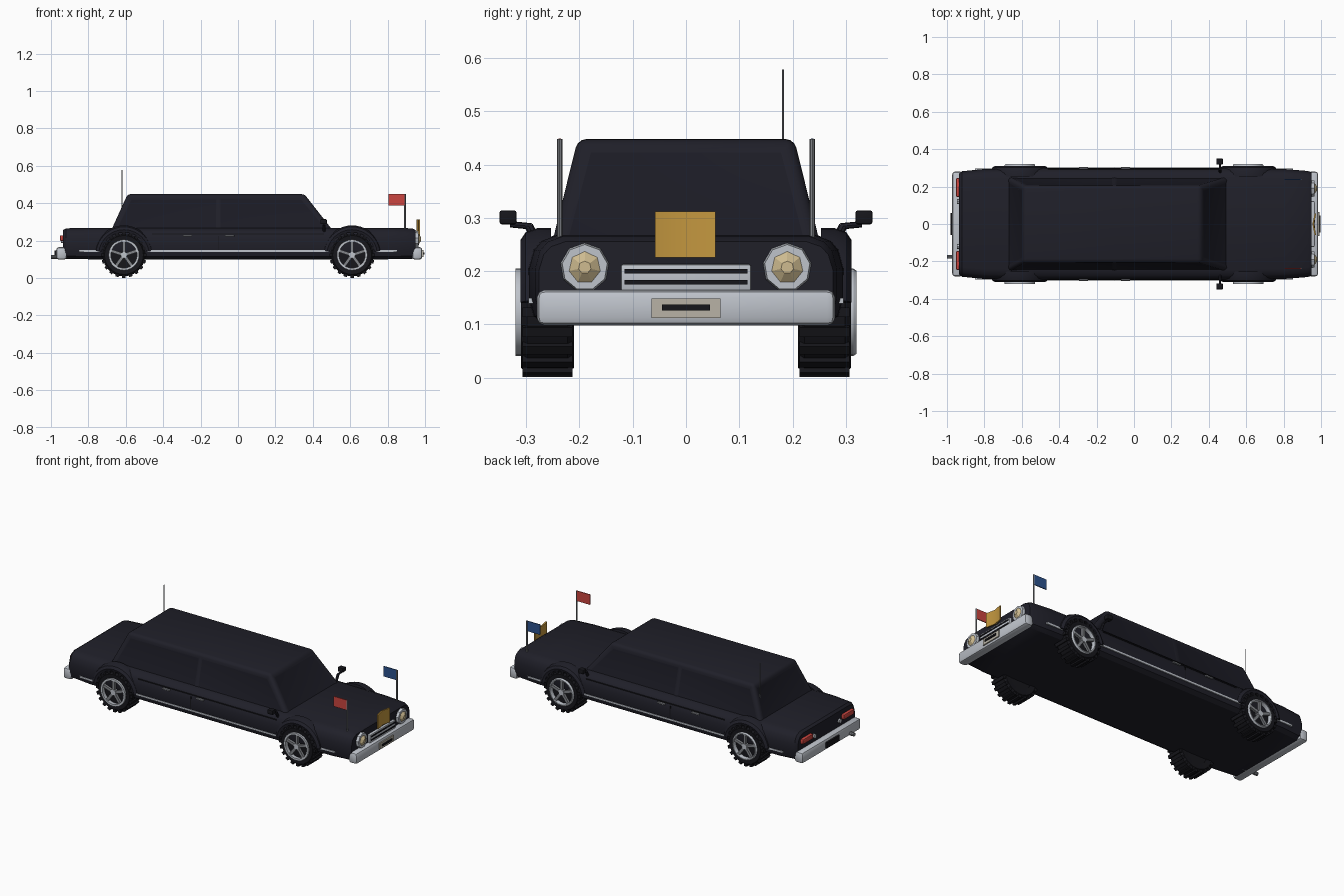
import bpy, bmesh, math
from mathutils import Vector, Matrix

if "Cube" in bpy.data.objects:
    bpy.data.objects.remove(bpy.data.objects["Cube"])


def mat(name, r, g, b):
    m = bpy.data.materials.new(name)
    m.diffuse_color = (r, g, b, 1)
    m.use_nodes = True
    m.node_tree.nodes["Principled BSDF"].inputs["Base Color"].default_value = m.diffuse_color
    return m


BODY = mat("midnight paint", .014, .014, .022)
GLASS = mat("dark glass", .011, .011, .018)
RUBBER = mat("black rubber", .008, .008, .011)
CHROME = mat("chrome", .52, .55, .60)
STEEL = mat("grey steel", .22, .23, .25)
GOLD = mat("gold", .55, .31, .05)
CREAM = mat("lamp cream", .62, .50, .28)
RED = mat("red", .60, .06, .05)
BLUE = mat("blue", .025, .085, .27)
PLATE = mat("plate beige", .48, .45, .38)


def finish(bm, name, *mats, smooth=30):
    bmesh.ops.recalc_face_normals(bm, faces=bm.faces[:])
    me = bpy.data.meshes.new(name)
    bm.to_mesh(me)
    bm.free()
    for m in mats:
        me.materials.append(m)
    ob = bpy.data.objects.new(name, me)
    bpy.context.collection.objects.link(ob)
    if smooth:
        bpy.ops.object.select_all(action='DESELECT')
        bpy.context.view_layer.objects.active = ob
        ob.select_set(True)
        bpy.ops.object.shade_smooth_by_angle(angle=math.radians(smooth))
    return ob


def box(name, m, x, y, z, bevel=0):
    """Box from (min, max) ranges."""
    bm = bmesh.new()
    bmesh.ops.create_cube(bm, size=1)
    for v in bm.verts:
        v.co = [(r[0] + r[1]) / 2 + c * (r[1] - r[0]) for r, c in zip((x, y, z), v.co)]
    if bevel:
        bmesh.ops.bevel(bm, geom=bm.edges[:], offset=bevel, segments=2, profile=.5, affect='EDGES')
    return finish(bm, name, m, smooth=30 if bevel else 0)


def rod(name, m, a, b, r, r2=None, n=8):
    """Cylinder or cone from a to b."""
    a, b = Vector(a), Vector(b)
    bm = bmesh.new()
    M = Matrix.Translation((a + b) / 2) @ (b - a).to_track_quat('Z', 'Y').to_matrix().to_4x4()
    bmesh.ops.create_cone(bm, cap_ends=True, segments=n, radius1=r, radius2=r if r2 is None else r2,
                          depth=(b - a).length, matrix=M)
    return finish(bm, name, m)


def sweep(name, m, profile, n, centre, a0=0, a1=2 * math.pi):
    """Revolve a closed (radius, y) profile around the y axis."""
    bm = bmesh.new()
    full = a1 - a0 > 6.28
    rings = []
    for i in range(n if full else n + 1):
        t = a0 + (a1 - a0) * i / n
        rings.append([bm.verts.new((centre[0] + r * math.cos(t), centre[1] + y,
                                    centre[2] + r * math.sin(t))) for r, y in profile])
    k = len(profile)
    for i in range(n):
        A, B = rings[i], rings[(i + 1) % len(rings)]
        for j in range(k):
            bm.faces.new((A[j], A[(j + 1) % k], B[(j + 1) % k], B[j]))
    if not full:
        bm.faces.new(rings[0])
        bm.faces.new(rings[-1])
    return finish(bm, name, m)


# lower body: one cross-section lofted along the car
section = [(.265, .10), (.29, .115), (.30, .15), (.30, .205), (.29, .24), (.275, .257), (.245, .268)]
section += [(-y, z) for y, z in reversed(section)]
stations = [(-.935, .90, .86), (-.92, .94, .97), (-.80, .98, 1), (-.5, 1, 1), (.5, 1, 1),
            (.80, .98, 1), (.93, .945, .97), (.95, .92, .86)]
bm = bmesh.new()
rings = [[bm.verts.new((x, y * w, .18 + (z - .18) * h)) for y, z in section] for x, w, h in stations]
for A, B in zip(rings, rings[1:]):
    for j in range(len(section)):
        k = (j + 1) % len(section)
        bm.faces.new((A[j], A[k], B[k], B[j]))
bm.faces.new(rings[0])
bm.faces.new(rings[-1])
finish(bm, "lower_body", BODY)

# cabin: tapered box split at the door pillar, with inset windows
bm = bmesh.new()
bmesh.ops.create_cube(bm, size=2)
for v in bm.verts:
    top = v.co.z > 0
    v.co = ((.355 if top else .51) if v.co.x > 0 else (-.59 if top else -.68),
            math.copysign(.203 if top else .252, v.co.y), .448 if top else .25)
bmesh.ops.bevel(bm, geom=[e for e in bm.edges if max(v.co.z for v in e.verts) > .4],
                offset=.016, segments=3, profile=.5, affect='EDGES')
bmesh.ops.bisect_plane(bm, geom=bm.verts[:] + bm.edges[:] + bm.faces[:],
                       plane_co=(-.105, 0, 0), plane_no=(1, 0, 0))
bm.normal_update()
panes = [f for f in bm.faces if abs(f.normal.z) < .75 and f.calc_area() > .03]
bmesh.ops.inset_individual(bm, faces=panes, thickness=.018, depth=-.003)
for f in panes:
    f.material_index = 1
finish(bm, "cabin", BODY, GLASS)

# wheels: tyre, tread blocks, rim ring, five spokes
for wx, end in ((-.61, "rear"), (.61, "front")):
    for s, side in ((-1, "right"), (1, "left")):
        tag = f"{end}_{side}"
        c = (wx, s * .26, .123)
        sweep("tyre_" + tag, RUBBER, [(.072, -.048), (.104, -.05), (.114, -.038), (.114, .038),
                                      (.104, .05), (.072, .048)], 28, c)
        rod("wheel_back_" + tag, RUBBER, (wx, s * .215, .123), (wx, s * .295, .123), .078, n=28)
        bm = bmesh.new()
        for i in range(20):
            M = (Matrix.Translation(c) @ Matrix.Rotation(i * math.pi / 10, 4, 'Y')
                 @ Matrix.Translation((0, 0, .114)) @ Matrix.Diagonal((.018, .094, .016, 1)))
            bmesh.ops.create_cube(bm, size=1, matrix=M)
        finish(bm, "tread_" + tag, RUBBER, smooth=0)
        oc = (wx, s * .308, .123)
        sweep("rim_" + tag, CHROME, [(.070, -.012), (.082, -.012), (.082, .006), (.078, .012),
                                     (.072, .012), (.070, .006)], 28, oc)
        bm = bmesh.new()
        for i in range(5):
            M = (Matrix.Translation(oc) @ Matrix.Rotation(i * math.tau / 5, 4, 'Y')
                 @ Matrix.Translation((0, 0, .04)) @ Matrix.Diagonal((.016, .014, .072, 1)))
            bmesh.ops.create_cube(bm, size=1, matrix=M)
        finish(bm, "spokes_" + tag, STEEL, smooth=0)
        rod("hub_" + tag, CHROME, (wx, s * .295, .123), (wx, s * .318, .123), .017, n=12)
        # flared arch over the wheel
        sweep("arch_" + tag, BODY, [(.122, -.03), (.122, .024), (.135, .028), (.150, .018),
                                    (.158, -.005), (.158, -.03)], 18,
              (wx, s * .283, .123), math.radians(8), math.radians(172)) if s > 0 else \
            sweep("arch_" + tag, BODY, [(.122, .03), (.122, -.024), (.135, -.028), (.150, -.018),
                                        (.158, .005), (.158, .03)], 18,
                  (wx, s * .283, .123), math.radians(8), math.radians(172))
    rod("axle_" + end, RUBBER, (wx, -.25, .123), (wx, .25, .123), .015)

# parts mirrored on both sides
for s, side in ((-1, "right"), (1, "left")):
    def span(a, b):
        return tuple(sorted((s * a, s * b)))
    for i, (a, b) in enumerate(((-.85, -.74), (-.485, .485), (.74, .85))):
        w = .303 if i == 1 else .296
        box(f"side_trim_{side}_{i}", CHROME, (a, b), span(.27, w), (.139, .150))
    box("crease_" + side, RUBBER, (-.46, .46), span(.28, .2955), (.232, .238))
    box("door_gap_" + side, RUBBER, (-.107, -.103), span(.28, .302), (.15, .225))
    for i, x in enumerate((-.27, -.045)):
        box(f"door_handle_{side}_{i}", STEEL, (x - .025, x + .025), span(.28, .304), (.221, .230), .002)
    # wing mirror
    rod("mirror_foot_" + side, BODY, (.46, s * .275, .245), (.46, s * .295, .285), .008)
    rod("mirror_arm_" + side, BODY, (.46, s * .29, .284), (.46, s * .33, .288), .006)
    box("mirror_head_" + side, RUBBER, (.44, .475), span(.318, .350), (.288, .314), .004)
    # headlamp
    y = s * .19
    rod("headlamp_ring_" + side, CHROME, (.93, y, .207), (.965, y, .207), .05, .043, 9)
    rod("headlamp_lens_" + side, CREAM, (.96, y, .207), (.978, y, .207), .037, .012, 7)
    # tail lamp and reversing lamp
    box("tail_lamp_" + side, RED, (-.952, -.92), span(.145, .245), (.198, .228), .006)
    rod("reversing_lamp_" + side, CHROME, (-.92, s * .12, .20), (-.946, s * .12, .20), .013)
    # pennant
    rod("flag_pole_" + side, STEEL, (.893, s * .237, .26), (.893, s * .237, .448), .005)
    box("flag_" + side, RED if s < 0 else BLUE, (.805, .893), span(.2345, .2395), (.388, .449))

# bumpers
box("front_bumper", CHROME, (.93, .985), (-.28, .28), (.098, .165), .015)
box("rear_bumper", CHROME, (-.972, -.915), (-.28, .28), (.098, .165), .015)

# number plates with dark bars
box("front_plate", PLATE, (.98, .992), (-.065, .065), (.112, .149))
box("front_plate_bar", RUBBER, (.985, .998), (-.045, .045), (.126, .137))
box("rear_plate", RUBBER, (-.982, -.965), (-.06, .06), (.115, .148))

# grille with dark slots
box("grille", CHROME, (.93, .965), (-.122, .122), (.163, .213), .004)
for z in (.179, .200):
    box("grille_slot", RUBBER, (.95, .968), (-.115, .115), (z - .004, z + .004))

# gold bonnet badge: plate folded along its centre line
bm = bmesh.new()
cols = []
for y, dx in ((-.058, .006), (0, -.006), (.055, .006)):
    cols.append([bm.verts.new((.964 + dx + t, y, z)) for t, z in
                 ((-.004, .226), (.004, .226), (.004, .312), (-.004, .312))])
for A, B in zip(cols, cols[1:]):
    for j in range(4):
        bm.faces.new((A[j], A[(j + 1) % 4], B[(j + 1) % 4], B[j]))
bm.faces.new(cols[0])
bm.faces.new(cols[-1])
finish(bm, "bonnet_badge", GOLD)

# aerial and exhaust
rod("aerial", STEEL, (-.62, .182, .37), (-.62, .182, .578), .002, n=6)
rod("exhaust_pipe", STEEL, (-.90, -.175, .112), (-1.0, -.175, .112), .011, n=10)
